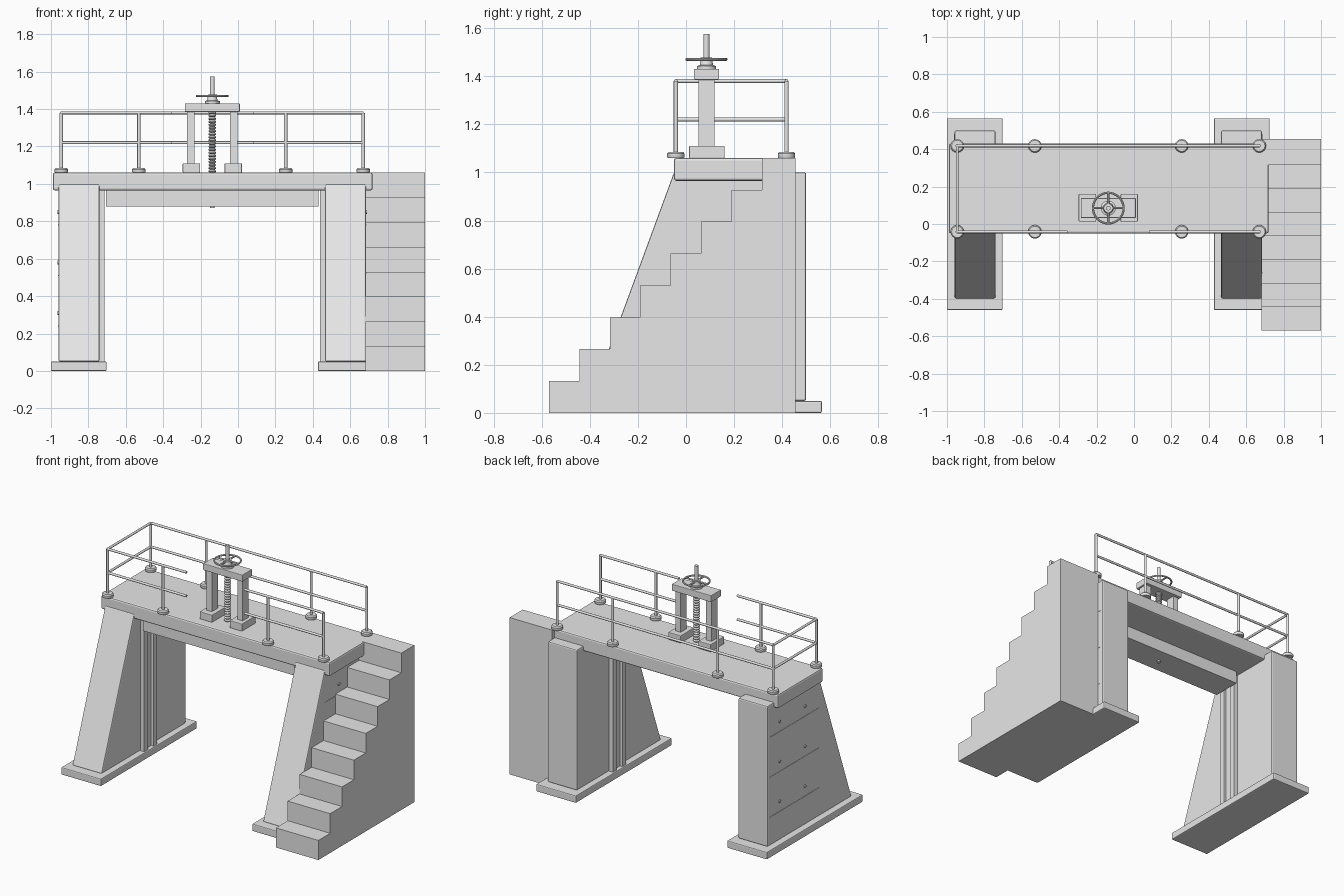
import bpy, bmesh, math
from mathutils import Vector

cube = bpy.data.objects.get("Cube")
if cube:
    bpy.data.objects.remove(cube, do_unlink=True)

grey = bpy.data.materials.new("concrete_grey")
grey.use_nodes = True
grey.diffuse_color = (0.8, 0.8, 0.8, 1)
grey.node_tree.nodes["Principled BSDF"].inputs["Base Color"].default_value = (0.8, 0.8, 0.8, 1)

MID = -0.1375      # centre plane of the gate frame
GATE_Y = 0.085     # line of the gate screw
DECK = 1.06        # walkway height


def finish(name, bm, smooth=False, bevel=0):
    bmesh.ops.recalc_face_normals(bm, faces=bm.faces)
    mesh = bpy.data.meshes.new(name)
    bm.to_mesh(mesh)
    bm.free()
    mesh.materials.append(grey)
    obj = bpy.data.objects.new(name, mesh)
    bpy.context.collection.objects.link(obj)
    if bevel:
        mod = obj.modifiers.new("edge_bevel", "BEVEL")
        mod.width = bevel
        mod.segments = 2
    if smooth:
        bpy.ops.object.select_all(action="DESELECT")
        obj.select_set(True)
        bpy.context.view_layer.objects.active = obj
        bpy.ops.object.shade_smooth_by_angle(angle=math.radians(40))
    return obj


def box(name, x, y, z, bevel=0):
    bm = bmesh.new()
    bmesh.ops.create_cube(bm, size=1)
    for v in bm.verts:
        v.co = [(a + b) / 2 + c * (b - a) for c, (a, b) in zip(v.co, (x, y, z))]
    return finish(name, bm, bevel=bevel)


def prism(name, outline, x0, x1, bevel=0):
    """Extrude a (y, z) outline along x."""
    bm = bmesh.new()
    face = bm.faces.new([bm.verts.new((x0, y, z)) for y, z in outline])
    ext = bmesh.ops.extrude_face_region(bm, geom=[face])
    moved = [g for g in ext["geom"] if isinstance(g, bmesh.types.BMVert)]
    bmesh.ops.translate(bm, verts=moved, vec=(x1 - x0, 0, 0))
    return finish(name, bm, bevel=bevel)


def rod(name, a, b, radius, sides=12):
    a, b = Vector(a), Vector(b)
    bm = bmesh.new()
    bmesh.ops.create_cone(bm, cap_ends=True, segments=sides, radius1=radius,
                          radius2=radius, depth=(b - a).length)
    turn = (b - a).to_track_quat("Z", "Y")
    for v in bm.verts:
        v.co = turn @ v.co + (a + b) / 2
    return finish(name, bm, smooth=True)


def lathe(name, profile, centre, sides=24, closed=False):
    """Spin an (r, z) profile around a vertical axis."""
    bm = bmesh.new()
    rings = [[bm.verts.new((centre[0] + r * math.cos(math.tau * i / sides),
                            centre[1] + r * math.sin(math.tau * i / sides),
                            centre[2] + z)) for i in range(sides)] for r, z in profile]
    pairs = list(zip(rings, rings[1:] + rings[:1])) if closed else list(zip(rings, rings[1:]))
    for lo, hi in pairs:
        for i in range(sides):
            j = (i + 1) % sides
            bm.faces.new((lo[i], lo[j], hi[j], hi[i]))
    if not closed:
        bm.faces.new(rings[0])
        bm.faces.new(rings[-1])
    return finish(name, bm, smooth=True)


# Piers with footings, gate guides, and formwork marks on the outer faces
for side, s in (("right", -1), ("left", 1)):
    def span(a, b):
        return tuple(sorted((MID + s * a, MID + s * b)))

    box(side + "_footing", span(0.565, 0.863), (-0.46, 0.565), (0, 0.05), 0.006)
    prism(side + "_pier", [(-0.40, 0.05), (0.50, 0.05), (0.50, 1.0), (-0.05, 1.0)],
          *span(0.603, 0.822), bevel=0.008)
    for y in (0.015, 0.115):
        box(side + "_gate_guide", span(0.575, 0.61), (y, y + 0.04), (0.05, 0.97))
    box(side + "_guide_back", span(0.592, 0.61), (0.05, 0.12), (0.05, 0.97))
    for z in (0.31, 0.58, 0.85):
        box(side + "_form_joint", span(0.82, 0.824), (-0.05, 0.48), (z - 0.073, z - 0.067))
        for y in (0.10, 0.37):
            rod(side + "_tie_plug", (MID + s * 0.815, y, z), (MID + s * 0.827, y, z), 0.01)

# Walkway deck and cross beam
box("deck", (-0.99, 0.72), (-0.05, 0.43), (0.965, DECK), 0.01)
box("cross_beam", (-0.705, 0.43), (-0.01, 0.19), (0.88, 0.97))

# Stair block
steps, rise, tread = 8, DECK / 8, 0.1265
outline = [(0.455, 0), (-0.57, 0)]
for i in range(steps):
    y = -0.57 + i * tread
    outline += [(y, (i + 1) * rise), (y + tread, (i + 1) * rise)]
outline[-1] = (0.455, DECK)
prism("stairs", outline, 0.682, 1.0)

# Handrails: posts, long rails with a gap at the front, and one closed end
XS = [-0.945, -0.53, 0.255, 0.67]
FRONT, BACK = -0.042, 0.418
TOP, MIDDLE = 1.38, 1.22
for y in (FRONT, BACK):
    for x in XS:
        rod("rail_post", (x, y, DECK), (x, y, TOP), 0.009)
        lathe("post_base", [(0.034, 0), (0.036, 0.004), (0.036, 0.018), (0.03, 0.025)],
              (x, y, DECK))
for z in (TOP, MIDDLE):
    rod("back_rail", (XS[0], BACK, z), (XS[-1], BACK, z), 0.008)
    rod("front_rail_right", (XS[0], FRONT, z), (-0.355, FRONT, z), 0.008)
    rod("front_rail_left", (0.08, FRONT, z), (XS[-1], FRONT, z), 0.008)
    rod("end_rail", (XS[0], FRONT, z), (XS[0], BACK, z), 0.008)

# Hoist frame
for s in (-1, 1):
    foot, post = MID + s * 0.112, MID + s * 0.115
    box("hoist_foot", (foot - 0.046, foot + 0.046), (0.013, 0.16), (DECK, 1.11), 0.003)
    box("hoist_post", (post - 0.02, post + 0.02), (0.053, 0.118), (1.10, 1.39))
box("hoist_head", (MID - 0.147, MID + 0.147), (0.033, 0.138), (1.385, 1.43), 0.003)

# Threaded screw, shaft and collar
threads, pitch = 20, 0.0165
profile = []
for i in range(threads):
    profile += [(0.013, i * pitch), (0.021, (i + 0.35) * pitch), (0.021, (i + 0.6) * pitch)]
lathe("screw_thread", profile, (MID, GATE_Y, DECK), sides=16)
rod("screw_shaft", (MID, GATE_Y, 0.87), (MID, GATE_Y, 1.575), 0.0125, 16)
lathe("collar", [(0.04, 0), (0.04, 0.012), (0.028, 0.016), (0.024, 0.035)],
      (MID, GATE_Y, 1.43))

# Handwheel
rim = [(0.082 + 0.006 * math.cos(math.tau * k / 8), 0.006 * math.sin(math.tau * k / 8))
       for k in range(8)]
lathe("wheel_rim", rim, (MID, GATE_Y, 1.47), sides=32, closed=True)
lathe("wheel_hub", [(0.024, -0.01), (0.024, 0.008)], (MID, GATE_Y, 1.47))
for k in range(4):
    a = math.tau * k / 4
    rod("wheel_spoke", (MID, GATE_Y, 1.47),
        (MID + 0.082 * math.cos(a), GATE_Y + 0.082 * math.sin(a), 1.47), 0.006, 8)
